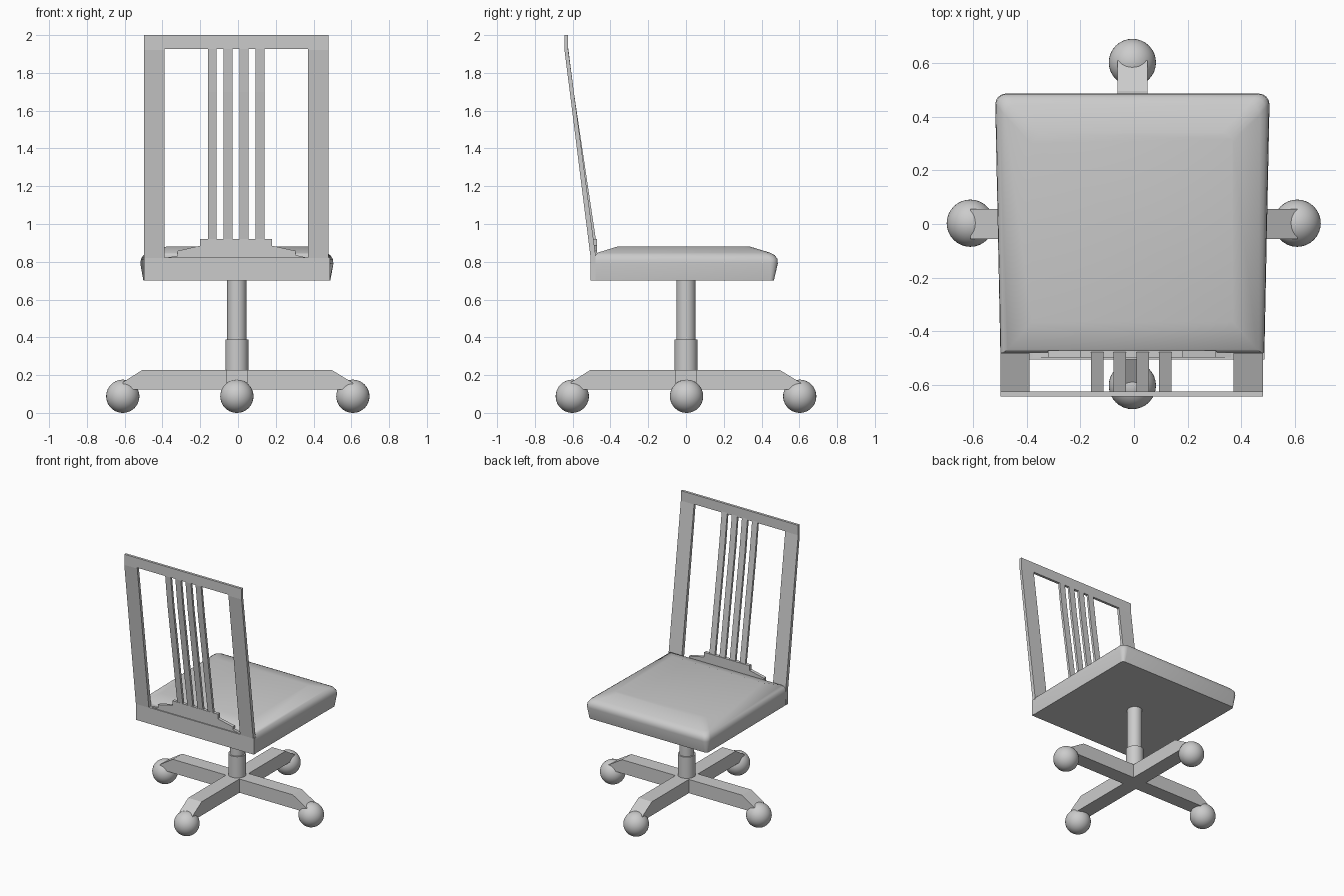
import bpy, bmesh, math
from mathutils import Vector

if "Cube" in bpy.data.objects:
    bpy.data.objects.remove(bpy.data.objects["Cube"])

CX = -0.006  # column axis


def loft(name, rings, angle=30):
    """Skin a stack of equal-length rings and cap both ends."""
    bm = bmesh.new()
    rows = [[bm.verts.new(p) for p in r] for r in rings]
    n = len(rows[0])
    for a, b in zip(rows, rows[1:]):
        for i in range(n):
            bm.faces.new((a[i], a[(i + 1) % n], b[(i + 1) % n], b[i]))
    bm.faces.new(rows[0][::-1])
    bm.faces.new(rows[-1])
    bmesh.ops.recalc_face_normals(bm, faces=bm.faces)
    me = bpy.data.meshes.new(name)
    bm.to_mesh(me)
    bm.free()
    ob = bpy.data.objects.new(name, me)
    bpy.context.collection.objects.link(ob)
    if angle:
        smooth(ob, angle)
    return ob


def smooth(ob, angle=30):
    bpy.ops.object.select_all(action='DESELECT')
    ob.select_set(True)
    bpy.context.view_layer.objects.active = ob
    bpy.ops.object.shade_smooth_by_angle(angle=math.radians(angle))


def extrude_x(name, yz, x0, x1):
    return loft(name, [[(x, y, z) for y, z in yz] for x in (x0, x1)], 0)


def extrude_y(name, xz, y0, y1):
    return loft(name, [[(x, y, z) for x, z in xz] for y in (y0, y1)], 0)


def cylinder(name, r, z0, z1):
    bpy.ops.mesh.primitive_cylinder_add(vertices=32, radius=r, depth=z1 - z0,
                                        location=(CX, 0, (z0 + z1) / 2))
    bpy.context.object.name = name
    smooth(bpy.context.object)


# Base: two crossing beams with sloped ends
beam = [(-0.61, 0.125), (0.61, 0.125), (0.61, 0.158),
        (0.495, 0.228), (-0.505, 0.228), (-0.61, 0.162)]
extrude_y("base_beam_side", beam, -0.055, 0.055)
extrude_x("base_beam_front", beam, CX - 0.056, CX + 0.056)

# Ball casters
for i, (x, y) in enumerate([(-0.61, 0.003), (0.608, 0.003), (CX, -0.602), (CX, 0.602)]):
    bpy.ops.mesh.primitive_uv_sphere_add(segments=32, ring_count=20, radius=0.088,
                                         location=(x, y, 0.088))
    bpy.context.object.name = f"caster_{i + 1}"
    smooth(bpy.context.object, 60)

# Column
cylinder("column_lower", 0.061, 0.13, 0.388)
cylinder("column_upper", 0.051, 0.38, 0.71)


# Seat cushion: trapezoid outline with rounded front corners
def seat_ring(z, wb, wf, yb, yf, r):
    pts = [(-wb, yb, z), (wb, yb, z)]
    for i in range(5):
        a = math.pi / 2 * i / 4
        pts.append((wf - r + r * math.cos(a), yf - r + r * math.sin(a), z))
    for i in range(5):
        a = math.pi / 2 * (1 + i / 4)
        pts.append((-wf + r + r * math.cos(a), yf - r + r * math.sin(a), z))
    return [(p[0] + CX, p[1], p[2]) for p in pts]


loft("seat", [
    seat_ring(0.70, 0.490, 0.495, -0.480, 0.465, 0.02),
    seat_ring(0.79, 0.492, 0.511, -0.480, 0.486, 0.04),
    seat_ring(0.815, 0.490, 0.508, -0.480, 0.484, 0.04),
    seat_ring(0.835, 0.480, 0.495, -0.478, 0.470, 0.04),
    seat_ring(0.848, 0.465, 0.475, -0.468, 0.445, 0.04),
    seat_ring(0.880, 0.375, 0.375, -0.365, 0.340, 0.04),
], 50)

# Back: bottom rail, side posts and top rail
extrude_y("back_bottom_rail", [(-0.498, 0.70), (0.486, 0.70), (0.486, 0.822), (-0.498, 0.822)],
          -0.505, -0.478)
post = [(-0.505, 0.82), (-0.480, 0.82), (-0.480, 0.845), (-0.624, 1.925),
        (-0.624, 2.0), (-0.643, 2.0), (-0.643, 1.92)]
extrude_x("back_post_left", post, -0.498, -0.390)
extrude_x("back_post_right", post, 0.370, 0.480)
extrude_y("back_top_rail", [(-0.40, 1.927), (0.38, 1.927), (0.38, 2.0), (-0.40, 2.0)],
          -0.643, -0.624)

# Stepped crest that carries the slats
extrude_y("back_crest", [(-0.39, 0.82), (0.37, 0.82), (0.305, 0.836), (0.305, 0.858),
                         (0.18, 0.885), (0.18, 0.92), (-0.20, 0.92), (-0.20, 0.885),
                         (-0.32, 0.858), (-0.32, 0.832)], -0.497, -0.472)

# Slats, slightly bowed
slat = [(-0.494, 0.91), (-0.476, 0.91), (-0.594, 1.70), (-0.624, 1.935),
        (-0.640, 1.935), (-0.612, 1.70)]
for i in range(4):
    x = -0.137 + i * 0.0845
    extrude_x(f"back_slat_{i + 1}", slat, x - 0.023, x + 0.023)
